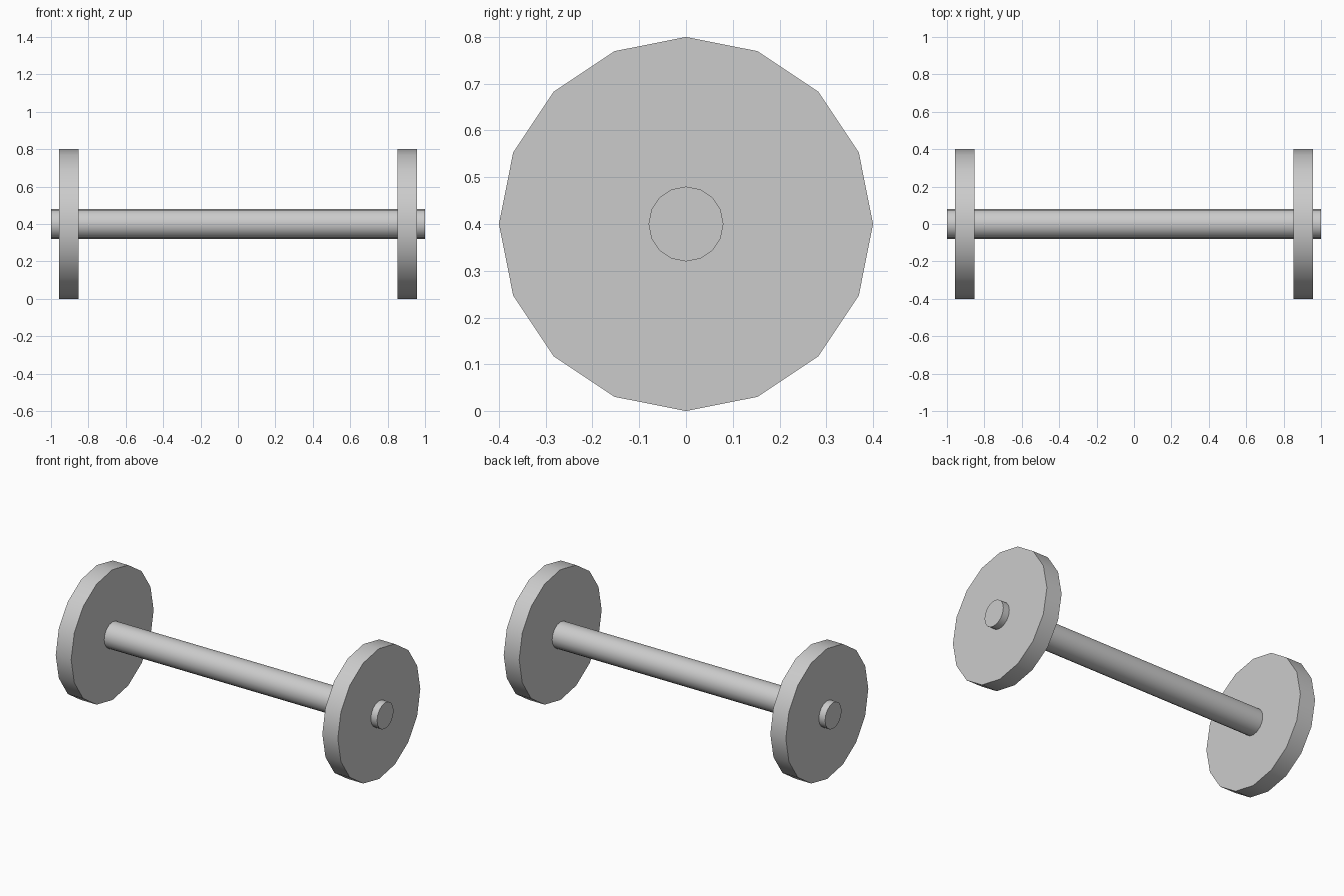
import bpy
from math import pi

if "Cube" in bpy.data.objects:
    bpy.data.objects.remove(bpy.data.objects["Cube"], do_unlink=True)

AXLE_HEIGHT = 0.4
SIDES = 16

# Single plain grey for every part
grey = bpy.data.materials.new("light_grey")
grey.use_nodes = True
colour = (0.6, 0.6, 0.6, 1)
grey.diffuse_color = colour
grey.node_tree.nodes["Principled BSDF"].inputs["Base Color"].default_value = colour


def cylinder_along_x(name, x, radius, length):
    """Sixteen-sided cylinder lying along x, with a corner at the top."""
    bpy.ops.mesh.primitive_cylinder_add(
        vertices=SIDES, radius=radius, depth=length,
        location=(x, 0, AXLE_HEIGHT), rotation=(0, pi / 2, 0))
    part = bpy.context.object
    part.name = name
    part.data.materials.append(grey)
    bpy.ops.object.shade_smooth_by_angle(angle=pi / 6)
    return part


# Axle, passing through both wheels
cylinder_along_x("axle", 0, 0.08, 2)

# Wheels
for side, name in ((1, "left_wheel"), (-1, "right_wheel")):
    cylinder_along_x(name, side * 0.905, 0.4, 0.105)
